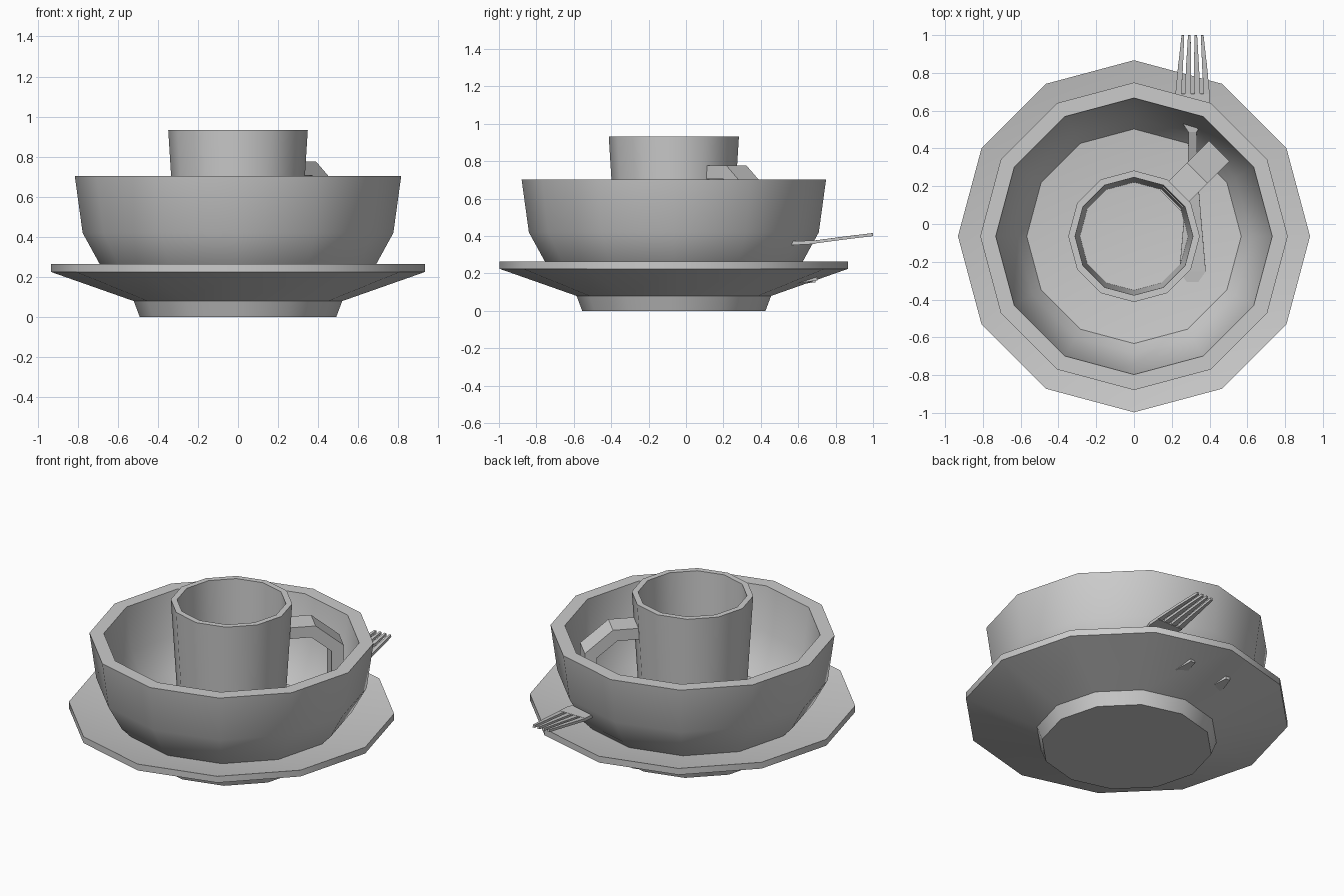
import bpy, math
from mathutils import Vector

if "Cube" in bpy.data.objects:
    bpy.data.objects.remove(bpy.data.objects["Cube"])

CY = -0.065   # shared centre of the stacked dishes
SIDES = 12


def make(name, verts, faces, smooth=True):
    me = bpy.data.meshes.new(name)
    me.from_pydata(verts, [], faces)
    me.update()
    ob = bpy.data.objects.new(name, me)
    bpy.context.collection.objects.link(ob)
    bpy.ops.object.select_all(action='DESELECT')
    ob.select_set(True)
    bpy.context.view_layer.objects.active = ob
    if smooth:
        bpy.ops.object.shade_smooth_by_angle(angle=math.radians(35))
    return ob


def lathe(name, profile):
    """Revolve (radius, z) points from outer bottom to inner floor, capping both ends."""
    verts = [(r * math.cos(i * math.tau / SIDES), CY + r * math.sin(i * math.tau / SIDES), z)
             for r, z in profile for i in range(SIDES)]
    n = len(profile)
    faces = [(k * SIDES + i, k * SIDES + (i + 1) % SIDES,
              (k + 1) * SIDES + (i + 1) % SIDES, (k + 1) * SIDES + i)
             for k in range(n - 1) for i in range(SIDES)]
    faces.append(tuple(reversed(range(SIDES))))
    faces.append(tuple(range((n - 1) * SIDES, n * SIDES)))
    return make(name, verts, faces)


def strip(name, path, thick, origin, angle):
    """Flat bar along (distance, z, half_width) points, in direction angle from origin."""
    d = Vector((math.cos(angle), math.sin(angle), 0))
    side = Vector((-d.y, d.x, 0))
    o = Vector((origin[0], origin[1], 0))
    p2 = [Vector((u, z)) for u, z, w in path]
    verts = []
    for i, (u, z, w) in enumerate(path):
        a = (p2[i] - p2[i - 1]).normalized() if i else None
        b = (p2[i + 1] - p2[i]).normalized() if i < len(p2) - 1 else None
        a, b = a or b, b or a
        t = (a + b).normalized()
        m = Vector((-t.y, t.x)) * (thick / 2 / max(0.4, t.dot(a)))
        for sw, sn in ((-1, 1), (1, 1), (1, -1), (-1, -1)):
            verts.append(o + d * (u + m.x * sn) + side * w * sw + Vector((0, 0, z + m.y * sn)))
    faces = [(4 * k + j, 4 * k + 4 + j, 4 * k + 4 + (j + 1) % 4, 4 * k + (j + 1) % 4)
             for k in range(len(path) - 1) for j in range(4)]
    e = 4 * (len(path) - 1)
    faces += [(0, 1, 2, 3), (e + 3, e + 2, e + 1, e)]
    return make(name, verts, faces, smooth=False)


# Dishes
lathe("plate", [(0.49, 0), (0.52, 0.08), (0.932, 0.225), (0.932, 0.265), (0.54, 0.187)])
lathe("bowl", [(0.48, 0.05), (0.55, 0.12), (0.69, 0.265), (0.775, 0.42), (0.814, 0.703),
               (0.732, 0.703), (0.695, 0.44), (0.62, 0.26), (0.535, 0.15)])
lathe("cup", [(0.29, 0.0), (0.348, 0.933), (0.312, 0.933), (0.285, 0.15)])

# Angular cup handle
strip("cup_handle", [(0.29, 0.741, 0.076), (0.462, 0.741, 0.076), (0.603, 0.625, 0.076),
                     (0.603, 0.36, 0.076), (0.462, 0.235, 0.076), (0.27, 0.235, 0.076)],
      0.07, (0, CY), math.radians(45))

# Fork passing through the bowl wall
UP = math.pi / 2
FX = 0.31
strip("fork_body", [(-0.32, 0.175, 0.02), (-0.25, 0.185, 0.07), (0.0, 0.215, 0.048),
                    (0.30, 0.27, 0.024), (0.49, 0.35, 0.022), (0.56, 0.362, 0.07),
                    (0.62, 0.364, 0.09), (0.69, 0.368, 0.09)], 0.02, (FX, 0), UP)
for i in range(4):
    k = i - 1.5
    dx = -k * 0.016
    strip(f"fork_tine_{i + 1}", [(0, 0.368, 0.016), (0.15, 0.388, 0.013), (0.315, 0.408, 0.007)],
          0.016, (FX + k * 0.05, 0.685), math.atan2(0.315, dx))

# Knife and spoon buried beneath the bowl, tips poking through the plate
strip("knife", [(-0.48, 0.12, 0.03), (-0.42, 0.125, 0.05), (0.1, 0.125, 0.035),
                (0.34, 0.125, 0.03), (0.61, 0.16, 0.035), (0.69, 0.17, 0.015)],
      0.035, (-0.12, 0), UP)
strip("spoon", [(-0.42, 0.12, 0.04), (0.1, 0.125, 0.025), (0.35, 0.125, 0.02),
                (0.45, 0.13, 0.04), (0.60, 0.163, 0.035), (0.70, 0.178, 0.015)],
      0.03, (0.15, 0), UP)
